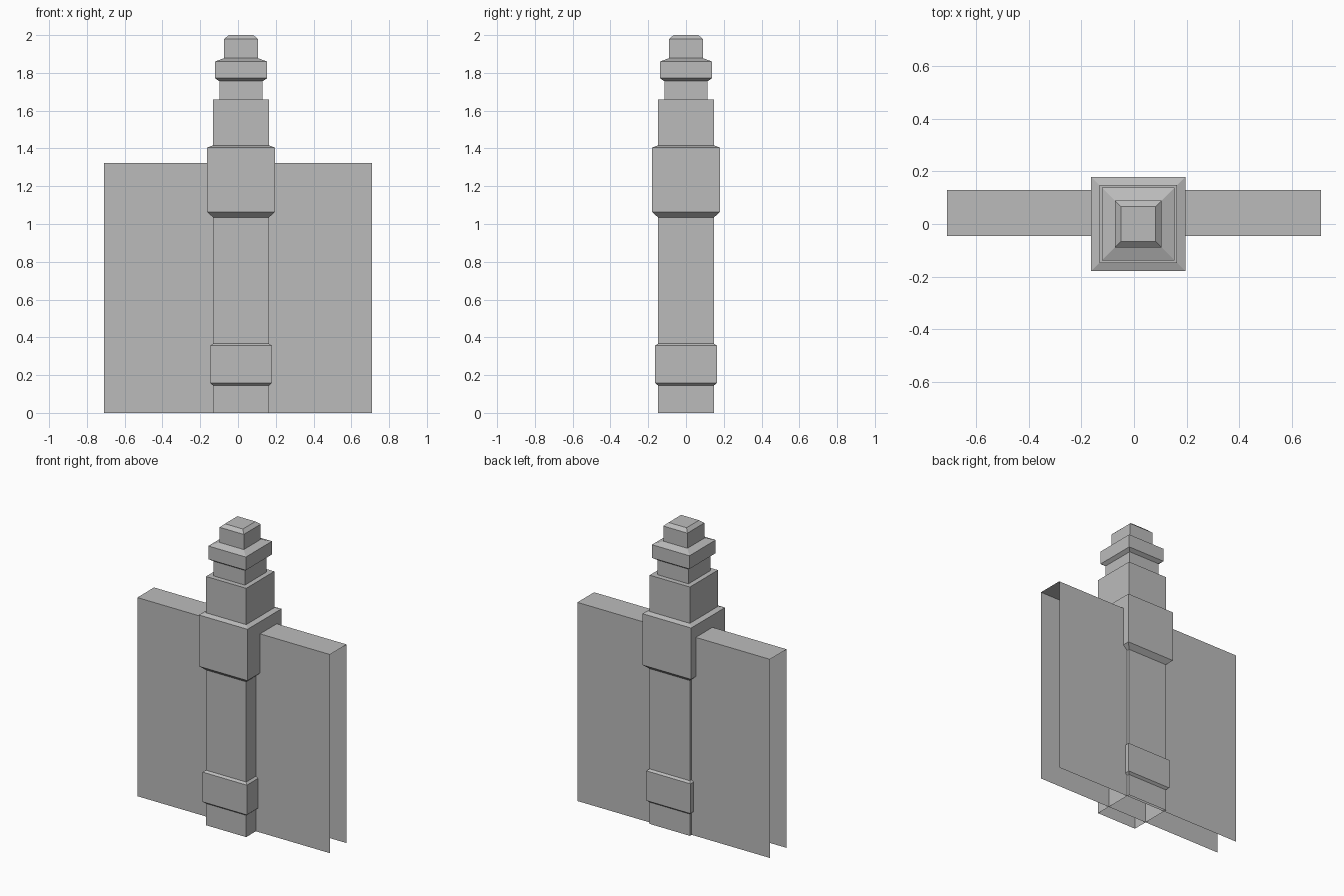
import bpy
import bmesh

cube = bpy.data.objects.get("Cube")
if cube:
    bpy.data.objects.remove(cube, do_unlink=True)

# One plain stone colour
stone = bpy.data.materials.new("grey_stone")
stone.use_nodes = True
GREY = (0.5, 0.5, 0.5, 1.0)
stone.diffuse_color = GREY
stone.node_tree.nodes["Principled BSDF"].inputs["Base Color"].default_value = GREY


def finish(name, bm):
    """Turn a bmesh into a flat shaded object."""
    mesh = bpy.data.meshes.new(name)
    bm.to_mesh(mesh)
    bm.free()
    mesh.materials.append(stone)
    obj = bpy.data.objects.new(name, mesh)
    bpy.context.collection.objects.link(obj)
    return obj


def square_tower(name, cx, cy, profile):
    """Stack square rings of (half width, height); open below, capped on top."""
    bm = bmesh.new()
    rings = []
    for half, z in profile:
        rings.append([bm.verts.new((cx + sx * half, cy + sy * half, z))
                      for sx, sy in ((-1, -1), (1, -1), (1, 1), (-1, 1))])
    for low, high in zip(rings, rings[1:]):
        for i in range(4):
            j = (i + 1) % 4
            bm.faces.new((low[i], low[j], high[j], high[i]))
    bm.faces.new(rings[-1])
    return finish(name, bm)


def wall_shell(name, half_length, y_front, y_back, height):
    """Front, top and back sheets, open at the ends and below."""
    bm = bmesh.new()
    section = ((y_front, 0), (y_front, height), (y_back, height), (y_back, 0))
    rows = [[bm.verts.new((x, y, z)) for x in (-half_length, half_length)]
            for y, z in section]
    for a, b in zip(rows, rows[1:]):
        bm.faces.new((a[0], a[1], b[1], b[0]))
    return finish(name, bm)


# Pillar with a low band, a wide collar and a stepped cap
SHAFT = 0.148
square_tower("pillar", 0.016, 0.0, [
    (SHAFT, 0.0), (SHAFT, 0.145),
    (0.163, 0.158), (0.163, 0.356),      # low band
    (SHAFT, 0.367), (SHAFT, 1.035),
    (0.179, 1.063), (0.179, 1.405),      # collar
    (SHAFT, 1.416), (SHAFT, 1.658),
    (0.115, 1.658), (0.115, 1.756),      # neck
    (0.138, 1.772), (0.138, 1.86),       # cap
    (0.089, 1.878), (0.089, 1.979),      # finial
    (0.066, 2.0),
])

# Wall running through the pillar
wall_shell("wall", 0.71, -0.046, 0.13, 1.324)
